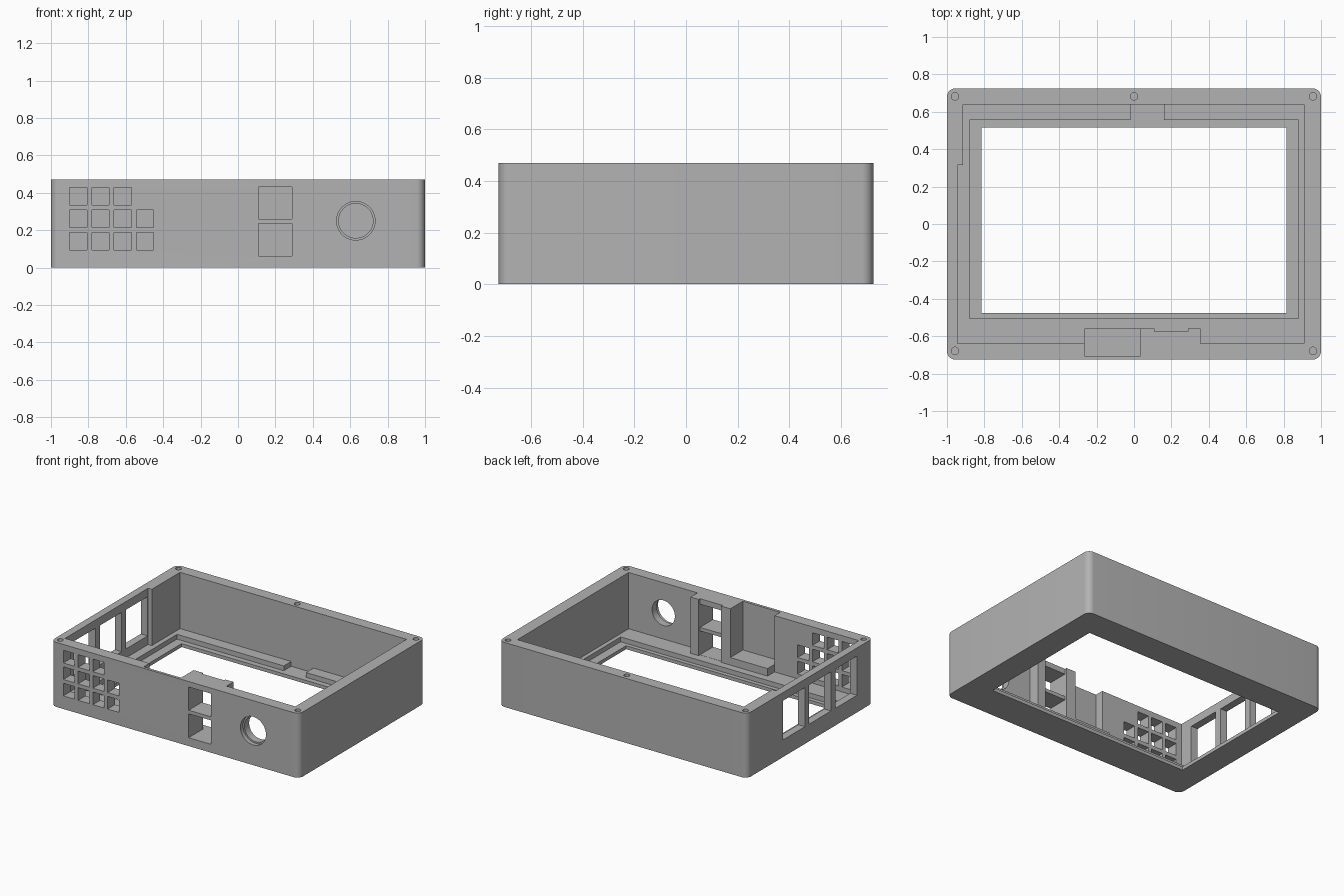
import bpy, bmesh, math
from mathutils import Matrix

cube = bpy.data.objects.get("Cube")
if cube:
    bpy.data.objects.remove(cube)

TOP = 0.47
FLOOR = 0.06

grey = bpy.data.materials.new("plain grey")
grey.use_nodes = True
colour = (0.45, 0.45, 0.45, 1)
grey.diffuse_color = colour
grey.node_tree.nodes["Principled BSDF"].inputs["Base Color"].default_value = colour


def make_object(name, bm):
    bmesh.ops.recalc_face_normals(bm, faces=bm.faces)
    mesh = bpy.data.meshes.new(name)
    bm.to_mesh(mesh)
    bm.free()
    mesh.materials.append(grey)
    obj = bpy.data.objects.new(name, mesh)
    bpy.context.collection.objects.link(obj)
    return obj


def prism(name, outline, z0, z1):
    bm = bmesh.new()
    face = bm.faces.new([bm.verts.new((x, y, z0)) for x, y in outline])
    extruded = bmesh.ops.extrude_face_region(bm, geom=[face])["geom"]
    verts = [g for g in extruded if isinstance(g, bmesh.types.BMVert)]
    bmesh.ops.translate(bm, verts=verts, vec=(0, 0, z1 - z0))
    return make_object(name, bm)


def box(name, x0, x1, y0, y1, z0, z1):
    return prism(name, [(x0, y0), (x1, y0), (x1, y1), (x0, y1)], z0, z1)


def cylinder(name, centre, radius, depth, sides, along_y=False):
    bm = bmesh.new()
    turn = Matrix.Rotation(math.pi / 2, 4, "X") if along_y else Matrix()
    bmesh.ops.create_cone(bm, cap_ends=True, segments=sides, radius1=radius,
                          radius2=radius, depth=depth,
                          matrix=Matrix.Translation(centre) @ turn)
    return make_object(name, bm)


# Outer case with rounded upright corners
case = box("case", -1, 1, -0.725, 0.725, 0, TOP)
bm = bmesh.new()
bm.from_mesh(case.data)
upright = [e for e in bm.edges if abs(e.verts[0].co.z - e.verts[1].co.z) > 0.1]
bmesh.ops.bevel(bm, geom=upright, offset=0.045, segments=8, profile=0.5, affect="EDGES")
bm.to_mesh(case.data)
bm.free()
bpy.context.view_layer.objects.active = case


def cut(cutter):
    cutter.hide_render = True
    mod = case.modifiers.new("cut", "BOOLEAN")
    mod.operation = "DIFFERENCE"
    mod.solver = "EXACT"
    mod.object = cutter
    bpy.ops.object.modifier_apply(modifier=mod.name)
    bpy.data.objects.remove(cutter)


# Main cavity, leaving the port block on the front wall
cavity = [(-0.945, -0.64), (-0.265, -0.64), (-0.265, -0.56), (0.11, -0.56),
          (0.11, -0.575), (0.29, -0.575), (0.29, -0.56), (0.355, -0.56),
          (0.355, -0.64), (0.91, -0.64), (0.91, 0.64), (-0.915, 0.64),
          (-0.915, 0.315), (-0.945, 0.315)]
cut(prism("cavity", cavity, FLOOR, 0.6))

# Panel recess with cable notch, then the screen opening
recess = [(-0.88, -0.505), (0.88, -0.505), (0.88, 0.555), (0.16, 0.555),
          (0.16, 0.64), (-0.02, 0.64), (-0.02, 0.555), (-0.88, 0.555)]
cut(prism("panel_recess", recess, 0.025, 0.1))
cut(box("screen_opening", -0.815, 0.815, -0.475, 0.515, -0.1, 0.2))

# Deep pocket beside the ports
cut(box("pocket", -0.265, 0.035, -0.705, -0.52, 0.115, 0.6))

# Two square ports
for z0, z1 in ((0.06, 0.235), (0.26, 0.43)):
    cut(box("port", 0.11, 0.29, -0.8, -0.54, z0 + 0.001, z1))

# Grid of small button holes, with three in the top row
for row, count in enumerate((4, 4, 3)):
    for col in range(count):
        x = -0.9 + 0.119 * col
        z = 0.095 + 0.12 * row
        cut(box("button_hole", x, x + 0.092, -0.8, -0.6, z, z + 0.092))

# Round socket hole with a shallow outer step
cut(cylinder("socket_hole", (0.63, -0.7, 0.25), 0.092, 0.3, 48, True))
cut(cylinder("socket_step", (0.63, -0.735, 0.25), 0.103, 0.08, 48, True))

# Three windows in the right wall
for i in range(3):
    y = 0.06 - 0.3 * i
    cut(box("side_window", -1.1, -0.93, y, y + 0.25, 0.125, 0.41))

# Screw holes in the rim
for x, y in ((-0.957, -0.678), (0.957, -0.678), (-0.957, 0.682), (0.957, 0.682), (0, 0.682)):
    cut(cylinder("screw_hole", (x, y, TOP), 0.02, 0.3, 24))

case.select_set(True)
bpy.ops.object.shade_smooth_by_angle(angle=math.radians(30))
